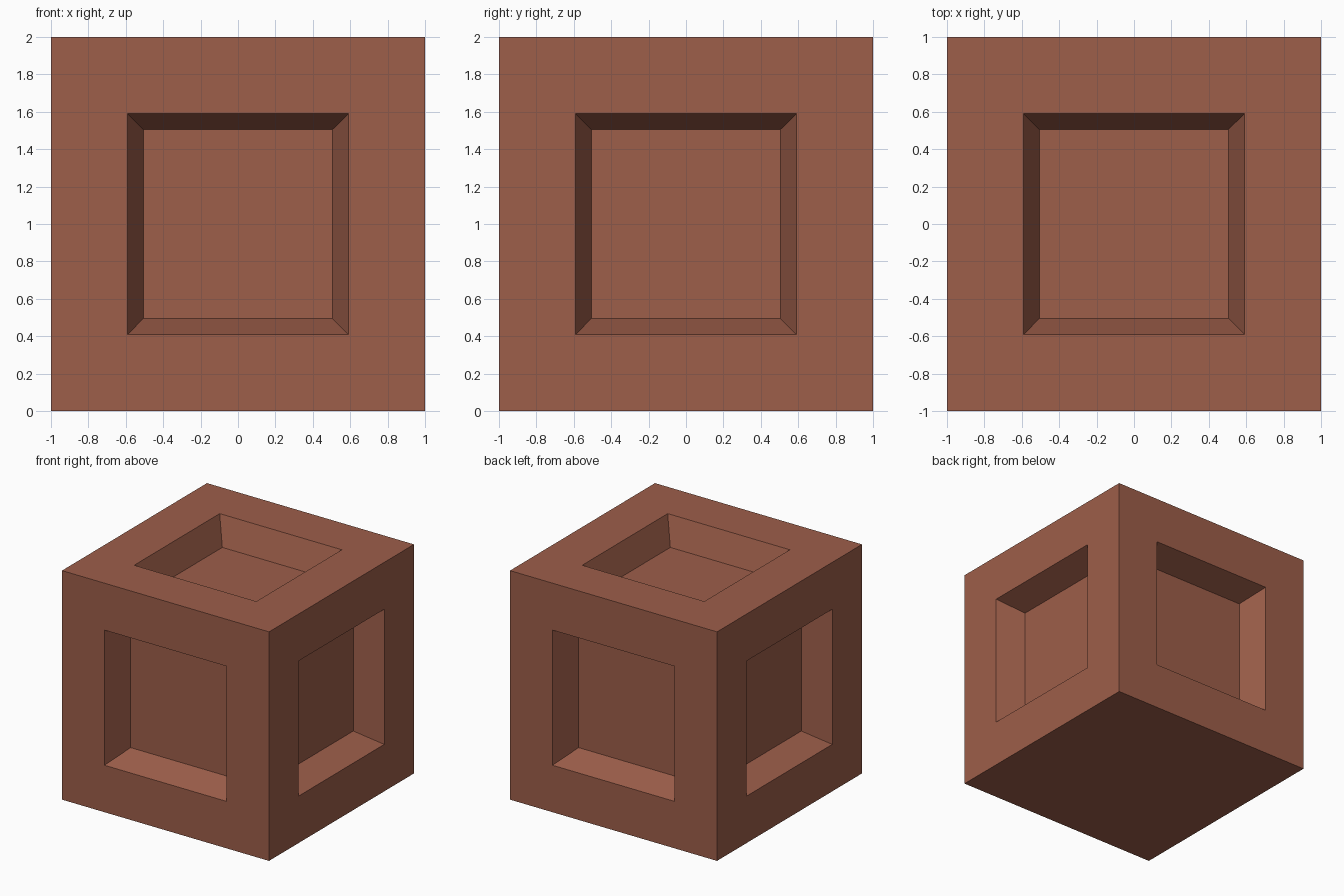
import bpy
import bmesh

if "Cube" in bpy.data.objects:
    bpy.data.objects.remove(bpy.data.objects["Cube"])

SIZE = 2.0
RIM = 0.41      # frame width around each panel
BEVEL = 0.085   # inward slope of the recess walls
DEPTH = 0.24    # recess depth

mat = bpy.data.materials.new("reddish brown")
mat.diffuse_color = (0.337, 0.112, 0.068, 1.0)
mat.use_nodes = True
mat.node_tree.nodes["Principled BSDF"].inputs["Base Color"].default_value = mat.diffuse_color

# Block standing on the ground
bm = bmesh.new()
bmesh.ops.create_cube(bm, size=SIZE)
bmesh.ops.translate(bm, verts=bm.verts, vec=(0, 0, SIZE / 2))
bm.normal_update()

# Recessed panels on every side except the underside
panels = [f for f in bm.faces if f.normal.z > -0.5]
for width in (RIM, BEVEL):
    bmesh.ops.inset_individual(bm, faces=panels, thickness=width, use_even_offset=True)
bm.normal_update()
for f in panels:
    bmesh.ops.translate(bm, verts=f.verts, vec=f.normal * -DEPTH)
bm.normal_update()

mesh = bpy.data.meshes.new("panelled_block")
bm.to_mesh(mesh)
bm.free()
mesh.materials.append(mat)
block = bpy.data.objects.new("panelled_block", mesh)
bpy.context.collection.objects.link(block)
